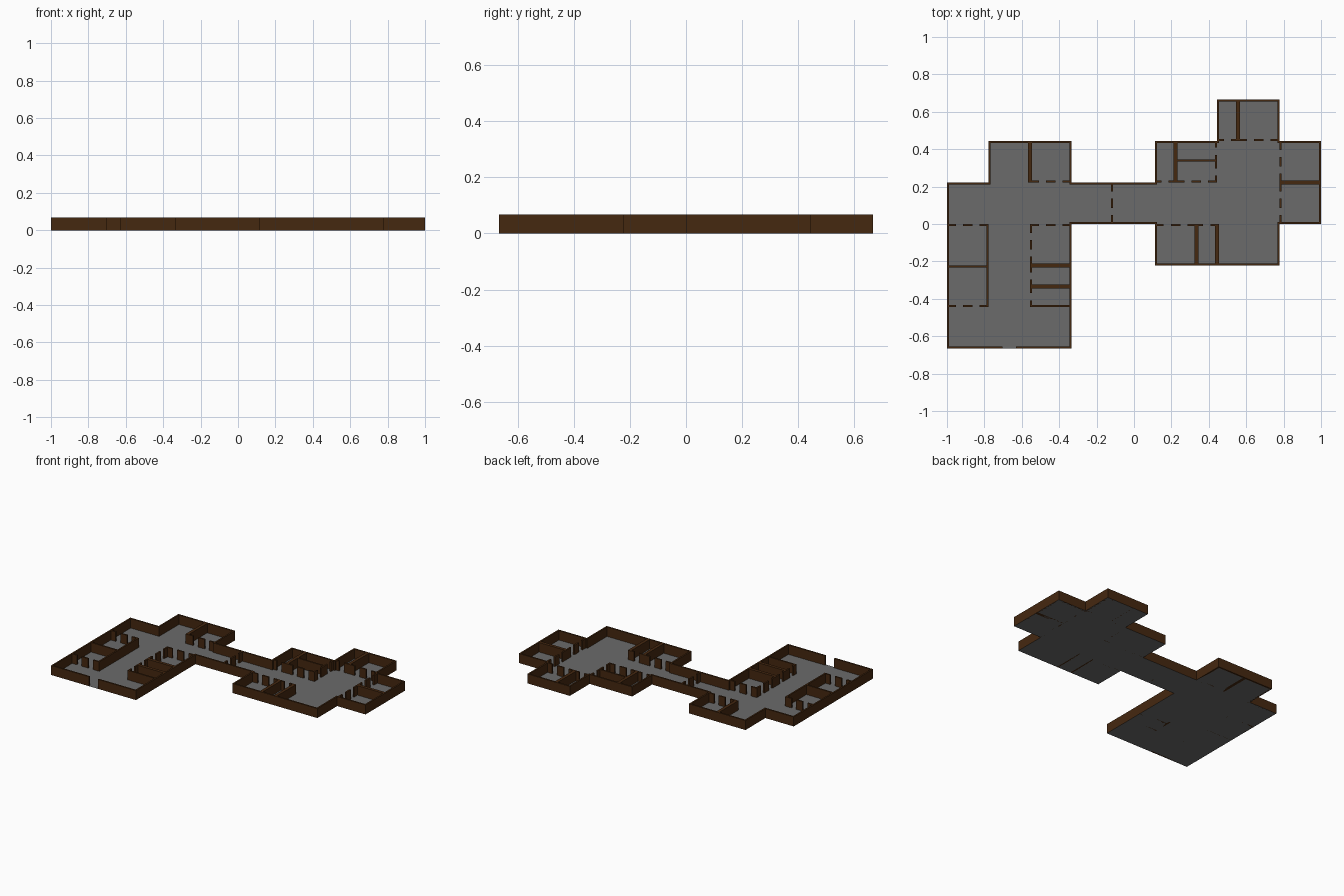
import bpy, bmesh
from mathutils import Vector

if "Cube" in bpy.data.objects:
    bpy.data.objects.remove(bpy.data.objects["Cube"])

U = 1 / 9          # plan module
H = 0.067          # wall height
T = 0.1            # wall thickness in modules


def material(name, rgb):
    m = bpy.data.materials.new(name)
    m.diffuse_color = (*rgb, 1)
    m.use_nodes = True
    m.node_tree.nodes["Principled BSDF"].inputs["Base Color"].default_value = m.diffuse_color
    return m


def make_object(name, bm, mat):
    bmesh.ops.recalc_face_normals(bm, faces=bm.faces)
    me = bpy.data.meshes.new(name)
    bm.to_mesh(me)
    bm.free()
    me.materials.append(mat)
    ob = bpy.data.objects.new(name, me)
    bpy.context.collection.objects.link(ob)
    return ob


def prism(bm, pts):
    """Extrude a plan polygon (in modules) to wall height."""
    face = bm.faces.new([bm.verts.new((x * U, y * U, 0)) for x, y in pts])
    ext = bmesh.ops.extrude_face_region(bm, geom=[face])["geom"]
    bmesh.ops.translate(bm, vec=(0, 0, H),
                        verts=[v for v in ext if isinstance(v, bmesh.types.BMVert)])


def box(bm, x0, x1, y0, y1):
    prism(bm, [(x0, y0), (x1, y0), (x1, y1), (x0, y1)])


def solid_spans(a, b):
    """Wall pieces left between the doorways of one room side."""
    n = b - a
    centres = [a + 0.5] if n == 1 else [a + 0.6, a + 1.4]
    cuts = [a] + [c + s for c in centres for s in (-0.17, 0.17)] + [b]
    return zip(cuts[::2], cuts[1::2])


brown = material("wall_brown", (0.06, 0.021, 0.005))
grey = material("floor_grey", (0.145, 0.145, 0.145))

# Building outline, counter-clockwise from the right to the left entrance jamb
outline = [(-5.68, -6), (-3, -6), (-3, 0), (1, 0), (1, -2), (7, -2), (7, 0), (9, 0),
           (9, 4), (7, 4), (7, 6), (4, 6), (4, 4), (1, 4), (1, 2), (-3, 2), (-3, 4),
           (-7, 4), (-7, 2), (-9, 2), (-9, -6), (-6.32, -6)]

# Floor sheet
bm = bmesh.new()
bm.faces.new([bm.verts.new((x * U, y * U, 0)) for x, y in outline])
floor = make_object("floor", bm, grey)
bm = bmesh.new()
bm.from_mesh(floor.data)
for f in bm.faces:
    if f.normal.z < 0:
        f.normal_flip()
bm.to_mesh(floor.data)
bm.free()

# Outer wall: outline mitred inwards
pts = [Vector(p) for p in outline]
normals = []
for a, b in zip(pts, pts[1:]):
    d = (b - a).normalized()
    normals.append(Vector((-d.y, d.x)))
inner = []
for i, p in enumerate(pts):
    if 0 < i < len(pts) - 1:
        off = normals[i - 1] + normals[i]
    else:
        off = normals[0] if i == 0 else normals[-1]
    inner.append(p + off * T)
bm = bmesh.new()
prism(bm, pts + inner[::-1])
make_object("outer_wall", bm, brown)

# Solid partitions between rooms
bm = bmesh.new()
for x, y0, y1 in [(-5, 2, 4), (2, 2, 4), (5, 4, 6), (3, -2, 0), (4, -2, 0)]:
    box(bm, x - T, x + T, y0, y1)
for y, x0, x1 in [(-2, -5, -3), (-3, -5, -3), (2, 7, 9)]:
    box(bm, x0, x1, y - T, y + T)
box(bm, -9, -7, -2.05 - T / 2, -2.05 + T / 2)
box(bm, 2, 4, 3.0, 3.0 + T)
box(bm, -7 - T, -7, -4, 0)
box(bm, -5, -3, -4, -4 + T)
make_object("partitions", bm, brown)

# Room fronts running along x, with doorways: (wall start y, x span)
bm = bmesh.new()
for y, a, b in [(-T, -9, -7), (-4, -9, -7), (-T, -5, -3), (2, -5, -3), (2, 1, 2),
                (2, 2, 4), (4, 4, 5), (4, 5, 7), (-T, 1, 3), (-T, 3, 4)]:
    for s, e in solid_spans(a, b):
        box(bm, s, e, y, y + T)
make_object("room_fronts_x", bm, brown)

# Room fronts running along y, with doorways: (wall start x, y span)
bm = bmesh.new()
for x, a, b in [(-5, -2, 0), (-5, -3, -2), (-5, -4, -3), (-1 - T, 0, 2), (4 - T, 2, 3),
                (4 - T, 3, 4), (7, 0, 2), (7, 2, 4)]:
    for s, e in solid_spans(a, b):
        box(bm, x, x + T, s, e)
make_object("room_fronts_y", bm, brown)
